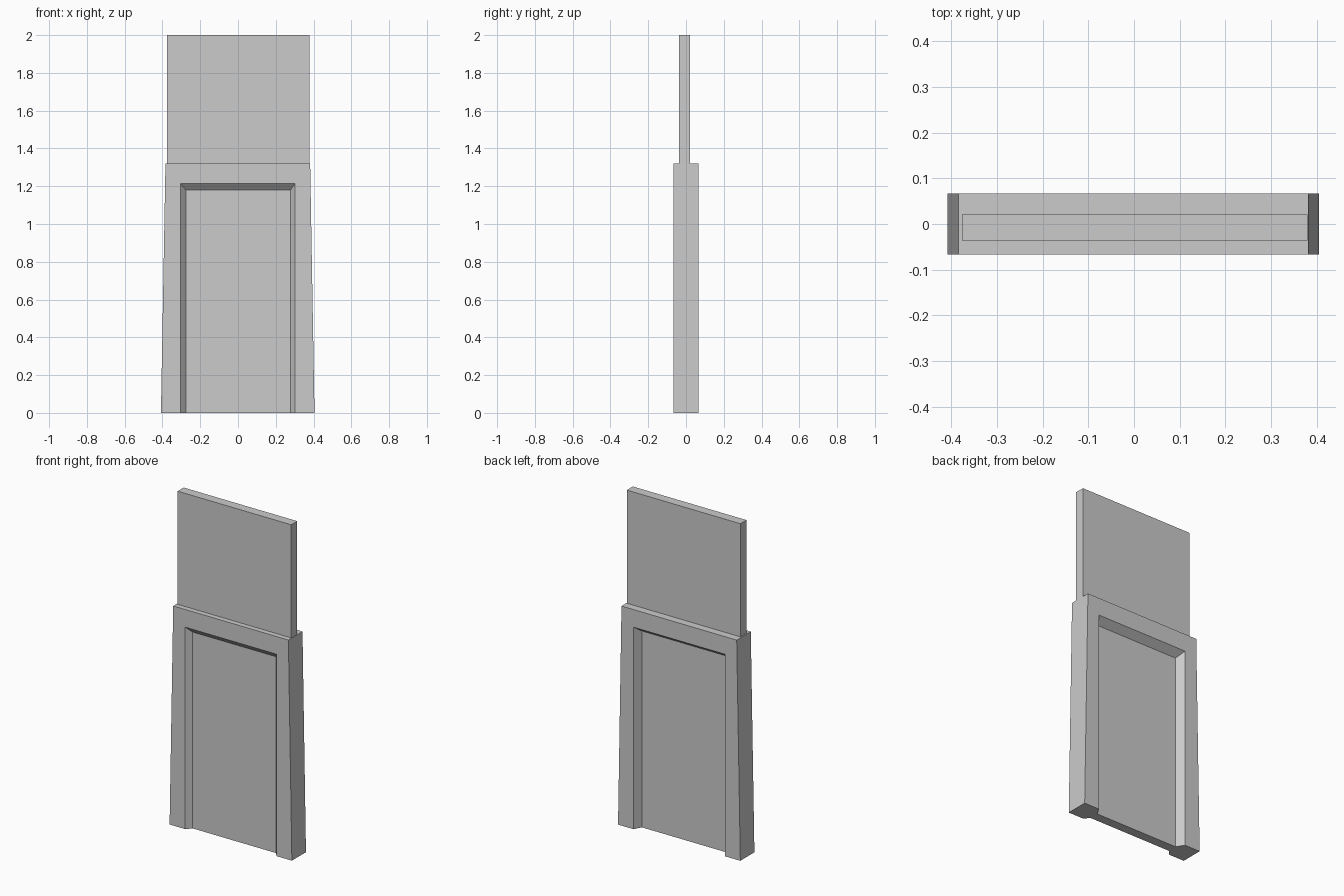
import bpy, bmesh

if "Cube" in bpy.data.objects:
    bpy.data.objects.remove(bpy.data.objects["Cube"])

FACE_Y, LEAF_FRONT, LEAF_BACK = 0.067, -0.036, 0.021


def arch(bm, left, right, top_left, top_right, top, y):
    """Four vertices of a door outline: up the left side, down the right."""
    pts = [(left, 0), (top_left, top), (top_right, top), (right, 0)]
    return [bm.verts.new((x, y, z)) for x, z in pts]


def bridge(bm, a, b):
    for i in range(3):
        bm.faces.new((a[i], a[i + 1], b[i + 1], b[i]))


def finish(bm, name):
    bmesh.ops.recalc_face_normals(bm, faces=bm.faces)
    mesh = bpy.data.meshes.new(name)
    bm.to_mesh(mesh)
    bm.free()
    obj = bpy.data.objects.new(name, mesh)
    bpy.context.collection.objects.link(obj)
    return obj


# Tapered door frame with a splayed recess and flat door leaf on each side
bm = bmesh.new()
outers, rims, leaves = [], [], []
for y, leaf_y in ((-FACE_Y, LEAF_FRONT), (FACE_Y, LEAF_BACK)):
    outer = arch(bm, -0.408, 0.405, -0.384, 0.382, 1.32, y)
    rim = arch(bm, -0.305, 0.302, -0.305, 0.302, 1.214, y)
    leaf = arch(bm, -0.276, 0.279, -0.276, 0.279, 1.18, leaf_y)
    bridge(bm, outer, rim)
    bridge(bm, rim, leaf)
    bm.faces.new(leaf)
    outers.append(outer)
    rims.append(rim)
    leaves.append(leaf)
bridge(bm, *outers)
# Underside
bm.faces.new([g[0][0] for g in (outers, rims, leaves)]
             + [g[0][3] for g in (leaves, rims, outers)]
             + [g[1][3] for g in (outers, rims, leaves)]
             + [g[1][0] for g in (leaves, rims, outers)])
finish(bm, "door_frame")

# Thin panel standing above the frame
bm = bmesh.new()
bmesh.ops.create_cube(bm, size=1)
for v in bm.verts:
    v.co.x = 0.379 if v.co.x > 0 else -0.376
    v.co.y = LEAF_BACK if v.co.y > 0 else LEAF_FRONT
    v.co.z = 2.0 if v.co.z > 0 else 1.32
finish(bm, "upper_panel")
